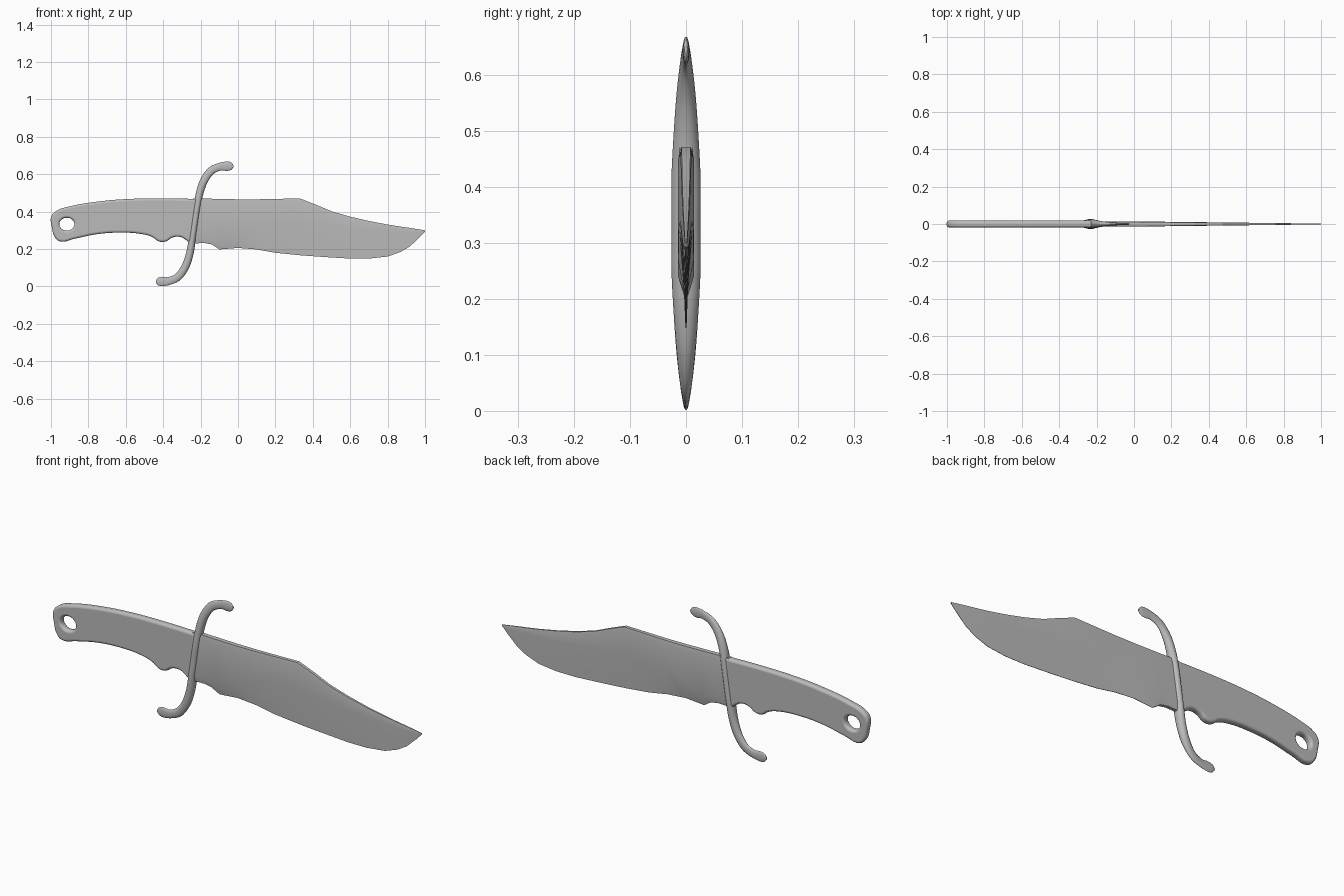
import bpy, bmesh, math
from mathutils import Vector

cube = bpy.data.objects.get("Cube")
if cube:
    bpy.data.objects.remove(cube)

steel = bpy.data.materials.new("grey_steel")
steel.use_nodes = True
GREY = (0.5, 0.5, 0.5, 1)
steel.diffuse_color = GREY
steel.node_tree.nodes["Principled BSDF"].inputs["Base Color"].default_value = GREY


def finish(obj, angle):
    """Apply the material and smooth shading to a mesh object."""
    if not obj.data.materials:
        obj.data.materials.append(steel)
    bpy.ops.object.select_all(action='DESELECT')
    obj.select_set(True)
    bpy.context.view_layer.objects.active = obj
    bpy.ops.object.shade_smooth_by_angle(angle=math.radians(angle))


def loft(name, rings, angle):
    """Skin a list of equal-length closed rings and cap both ends."""
    bm = bmesh.new()
    loops = [[bm.verts.new(p) for p in ring] for ring in rings]
    n = len(loops[0])
    for a, b in zip(loops, loops[1:]):
        for i in range(n):
            j = (i + 1) % n
            bm.faces.new((a[i], a[j], b[j], b[i]))
    bm.faces.new(loops[0])
    bm.faces.new(loops[-1])
    bmesh.ops.recalc_face_normals(bm, faces=bm.faces)
    mesh = bpy.data.meshes.new(name)
    bm.to_mesh(mesh)
    bm.free()
    obj = bpy.data.objects.new(name, mesh)
    bpy.context.collection.objects.link(obj)
    finish(obj, angle)
    return obj


def catmull(points, steps):
    """Smooth a list of vectors of any length."""
    pts = [points[0]] + points + [points[-1]]
    out = []
    for a, b, c, d in zip(pts, pts[1:], pts[2:], pts[3:]):
        for s in range(steps):
            t = s / steps
            out.append([0.5 * (2 * q + (r - p) * t + (2 * p - 5 * q + 4 * r - e) * t * t
                               + (3 * q - p - 3 * r + e) * t ** 3)
                        for p, q, r, e in zip(a, b, c, d)])
    return out + [list(points[-1])]


# Clip-point blade: x, spine height, grind line height, edge height
STATIONS = [
    (-.24, .47, .26, .23), (-.18, .47, .26, .232), (-.14, .469, .25, .225),
    (-.1, .468, .24, .198), (0, .466, .27, .206), (.1, .466, .33, .198),
    (.2, .468, .34, .18), (.33, .471, .34, .167), (.41, .44, .33, .161),
    (.5, .402, .32, .155), (.6, .373, .31, .149), (.7, .35, .3, .149),
    (.8, .331, .295, .16), (.87, .32, .292, .185), (.92, .313, .29, .215),
    (.97, .305, .292, .262), (1, .3, .297, .293)]
rings = []
for x, top, grind, edge in STATIONS:
    t = 0.014 * (1 - 0.85 * max(0, x))
    e = 0.008 if x < -.12 else 0.001
    rings.append([(x, -t * .8, top), (x, -t, top - (top - grind) * .1), (x, -t, grind),
                  (x, -e, edge), (x, e, edge), (x, t, grind),
                  (x, t, top - (top - grind) * .1), (x, t * .8, top)])
loft("blade", rings, 30)

# S-shaped guard: offset x, offset z, half width, half depth; mirrored through its centre
CENTRE = Vector((-.232, 0, .335))
ARM = [(0, 0, .019, .026), (.012, .08, .019, .026), (.026, .16, .02, .022),
       (.05, .23, .021, .017), (.088, .283, .021, .011), (.135, .305, .021, .007),
       (.172, .308, .025, .006), (.195, .309, .02, .005), (.207, .31, .006, .003)]
path = [(-x, -z, w, d) for x, z, w, d in reversed(ARM[1:])] + ARM
path = catmull(path, 5)
rings = []
for i, (x, z, w, d) in enumerate(path):
    before, after = path[max(i - 1, 0)], path[min(i + 1, len(path) - 1)]
    side = Vector((after[1] - before[1], 0, before[0] - after[0])).normalized()
    mid = CENTRE + Vector((x, 0, z))
    angles = [math.tau * k / 16 for k in range(16)]
    rings.append([mid + side * w * math.cos(a) + Vector((0, d * math.sin(a), 0))
                  for a in angles])
loft("guard", rings, 50)

# Grip with finger notches and a lanyard hole, as one filled bevelled outline
GRIP = [(-.22, .468), (-.4, .471), (-.58, .468), (-.74, .455), (-.9, .428), (-.97, .405),
        (-.998, .375), (-.995, .315), (-.98, .265), (-.955, .242), (-.87, .256),
        (-.765, .278), (-.64, .288), (-.52, .281), (-.46, .265), (-.42, .24), (-.385, .241),
        (-.35, .262), (-.31, .265), (-.28, .25), (-.25, .225)]
HOLE = [(-.915 + .04 * math.cos(a), .333 + .034 * math.sin(a))
        for a in (math.tau * k / 8 for k in range(8))]
curve = bpy.data.curves.new("grip", 'CURVE')
curve.dimensions = '2D'
curve.fill_mode = 'BOTH'
curve.resolution_u = 5
curve.extrude = 0.006
curve.bevel_depth = 0.012
curve.bevel_resolution = 3
curve.offset = -0.012
for outline in (GRIP, HOLE):
    spline = curve.splines.new('BEZIER')
    spline.bezier_points.add(len(outline) - 1)
    spline.use_cyclic_u = True
    for point, (x, z) in zip(spline.bezier_points, outline):
        point.co = (x, z, 0)
        point.handle_left_type = point.handle_right_type = 'AUTO'
for end in (0, -1):
    point = curve.splines[0].bezier_points[end]
    point.handle_left_type = point.handle_right_type = 'VECTOR'
grip = bpy.data.objects.new("grip", curve)
bpy.context.collection.objects.link(grip)
grip.rotation_euler.x = math.pi / 2
bpy.ops.object.select_all(action='DESELECT')
grip.select_set(True)
bpy.context.view_layer.objects.active = grip
bpy.ops.object.convert(target='MESH')
finish(bpy.context.object, 40)
